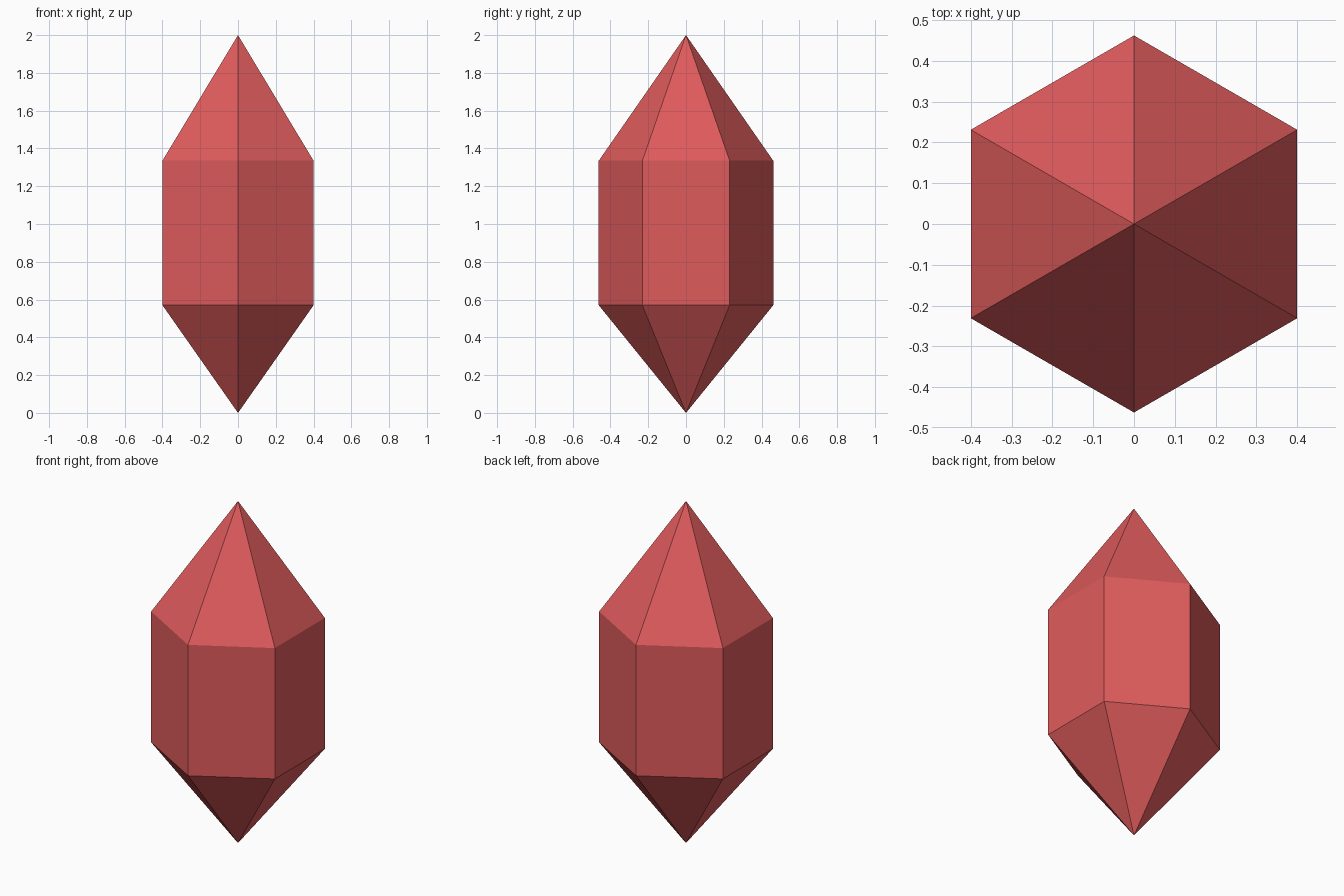
import bpy
import bmesh
from math import cos, sin, pi

cube = bpy.data.objects.get("Cube")
if cube:
    bpy.data.objects.remove(cube, do_unlink=True)

SIDES = 6
RADIUS = 0.462
HEIGHT = 2.0
LOWER_Z, UPPER_Z = 0.57, 1.335

# Crystal colour
red = bpy.data.materials.new("crystal_red")
red.use_nodes = True
colour = (0.74, 0.105, 0.107, 1)
red.diffuse_color = colour
red.node_tree.nodes["Principled BSDF"].inputs["Base Color"].default_value = colour

bm = bmesh.new()


def ring(z):
    """Hexagon of vertices with a corner facing the front and back."""
    angles = [pi / 2 + 2 * pi * i / SIDES for i in range(SIDES)]
    return [bm.verts.new((RADIUS * cos(a), RADIUS * sin(a), z)) for a in angles]


# Prism body with a pointed tip at each end
bottom_tip = bm.verts.new((0, 0, 0))
top_tip = bm.verts.new((0, 0, HEIGHT))
lower, upper = ring(LOWER_Z), ring(UPPER_Z)
for i in range(SIDES):
    j = (i + 1) % SIDES
    bm.faces.new((lower[i], lower[j], upper[j], upper[i]))
    bm.faces.new((upper[i], upper[j], top_tip))
    bm.faces.new((lower[j], lower[i], bottom_tip))
bmesh.ops.recalc_face_normals(bm, faces=bm.faces)

mesh = bpy.data.meshes.new("crystal")
bm.to_mesh(mesh)
bm.free()
mesh.materials.append(red)
crystal = bpy.data.objects.new("crystal", mesh)
bpy.context.collection.objects.link(crystal)
